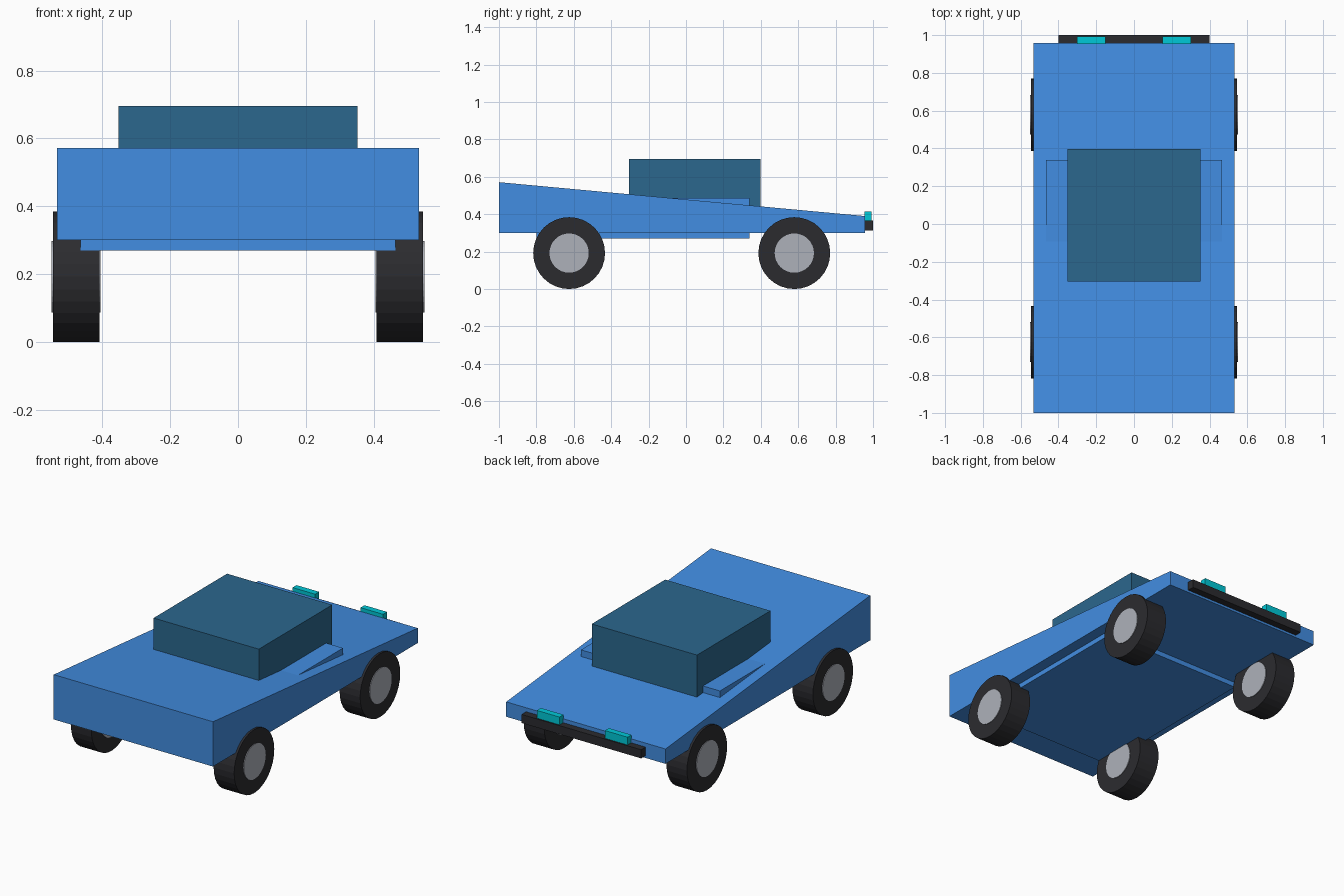
import bpy
from math import pi

if "Cube" in bpy.data.objects:
    bpy.data.objects.remove(bpy.data.objects["Cube"])


def material(name, color):
    m = bpy.data.materials.new(name)
    m.diffuse_color = (*color, 1)
    m.use_nodes = True
    m.node_tree.nodes["Principled BSDF"].inputs["Base Color"].default_value = m.diffuse_color
    return m


BLUE = material("body_blue", (0.055, 0.27, 0.76))
GLASS = material("cabin_blue", (0.024, 0.136, 0.27))
CYAN = material("light_cyan", (0.0, 0.58, 0.68))
BLACK = material("rubber_black", (0.024, 0.024, 0.028))
SILVER = material("hub_silver", (0.42, 0.44, 0.49))


def box(name, x, y, z, mat):
    """Axis-aligned box from (min, max) pairs."""
    bpy.ops.mesh.primitive_cube_add(size=1)
    ob = bpy.context.object
    ob.name = name
    for v in ob.data.vertices:
        v.co = [r[1] if c > 0 else r[0] for c, r in zip(v.co, (x, y, z))]
    ob.data.materials.append(mat)
    return ob


def disc(name, loc, radius, width, mat):
    """Cylinder with its axis along x."""
    bpy.ops.mesh.primitive_cylinder_add(vertices=32, radius=radius, depth=width,
                                        location=loc, rotation=(0, pi / 2, 0))
    ob = bpy.context.object
    ob.name = name
    ob.data.materials.append(mat)


# Wedge body: tall at -y, low at +y
body = box("body", (-0.533, 0.533), (-1.0, 0.957), (0.30, 0.571), BLUE)
for v in body.data.vertices:
    if v.co.y > 0 and v.co.z > 0.4:
        v.co.z = 0.39

# Inner chassis block, showing below the body and beside the cabin
box("chassis", (-0.465, 0.465), (-0.80, 0.34), (0.27, 0.487), BLUE)

# Cabin
box("cabin", (-0.352, 0.352), (-0.304, 0.398), (0.43, 0.696), GLASS)

# Bumper and lights
box("bumper", (-0.4, 0.4), (0.955, 1.0), (0.314, 0.366), BLACK)
for side, s in (("left", -1), ("right", 1)):
    box(f"light_{side}", sorted((s * 0.152, s * 0.303)), (0.954, 0.992), (0.366, 0.413), CYAN)

# Wheels: tyre with a hub running through it
for end, y in (("front", -0.625), ("rear", 0.579)):
    for side, s in (("left", -1), ("right", 1)):
        loc = (s * 0.4775, y, 0.192)
        disc(f"{end}_{side}_tyre", loc, 0.192, 0.137, BLACK)
        disc(f"{end}_{side}_hub", loc, 0.105, 0.145, SILVER)
